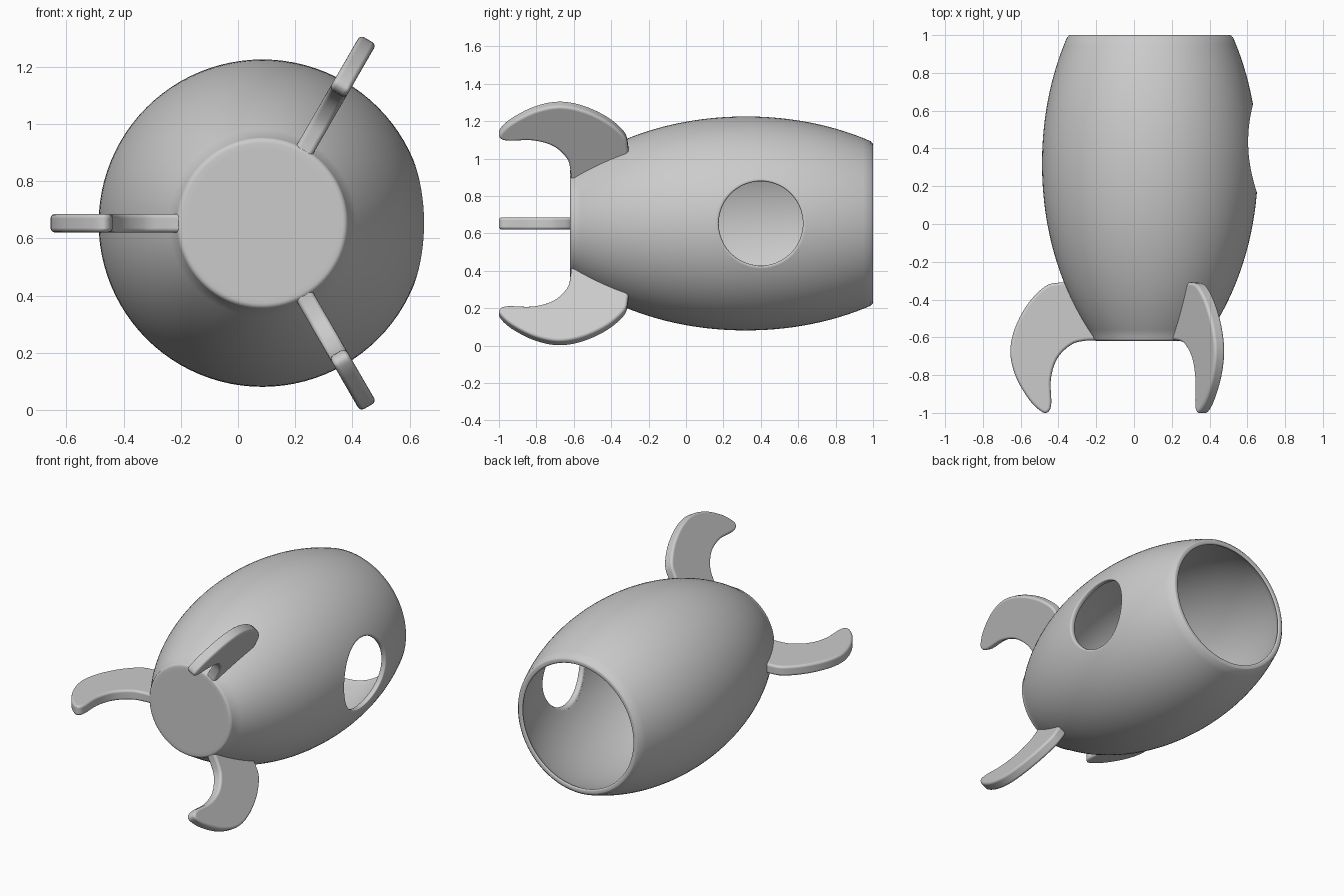
import bpy, bmesh
from math import sin, cos, pi, sqrt, radians
from mathutils import Vector, Matrix

cube = bpy.data.objects.get("Cube")
if cube:
    bpy.data.objects.remove(cube, do_unlink=True)

CX, CZ = 0.085, 0.653        # hull axis, running along y
BASE, MOUTH = -0.62, 1.0     # closed end and open end
WALL = 0.035
WIN_Y, WIN_R, LIP = 0.40, 0.24, 0.015

grey = bpy.data.materials.new("plain grey")
grey.use_nodes = True
grey.diffuse_color = (0.6, 0.6, 0.6, 1)
grey.node_tree.nodes["Principled BSDF"].inputs["Base Color"].default_value = (0.6, 0.6, 0.6, 1)


def hull_radius(y):
    d = y - 0.32
    return 0.572 - 0.27 * d**2 - 0.06 * d**4


def make_object(name, bm):
    bmesh.ops.recalc_face_normals(bm, faces=bm.faces)
    for f in bm.faces:
        f.smooth = True
    mesh = bpy.data.meshes.new(name)
    bm.to_mesh(mesh)
    bm.free()
    mesh.materials.append(grey)
    obj = bpy.data.objects.new(name, mesh)
    bpy.context.collection.objects.link(obj)
    return obj


def activate(obj):
    bpy.ops.object.select_all(action='DESELECT')
    obj.select_set(True)
    bpy.context.view_layer.objects.active = obj


def smooth_path(pts, steps=5):
    """Catmull-Rom curve through the points."""
    p = [Vector(q) for q in pts]
    p = [2 * p[0] - p[1]] + p + [2 * p[-1] - p[-2]]
    out = []
    for a, b, c, d in zip(p, p[1:], p[2:], p[3:]):
        for i in range(steps):
            t = i / steps
            out.append(0.5 * (2 * b + (c - a) * t + (2 * a - 5 * b + 4 * c - d) * t**2
                              + (3 * b - a - 3 * c + d) * t**3))
    return out + [p[-2]]


# Hull: lathed shell with rounded base edge and rounded mouth
rb, rm = 0.02, 0.012
r0 = hull_radius(BASE + rb)
profile = [(0, BASE), (r0 - 2 * rb, BASE)]
profile += [(r0 - rb + rb * sin(a), BASE + rb - rb * cos(a)) for a in (pi * i / 10 for i in range(5))]
ys = [BASE + rb + (MOUTH - rm - BASE - rb) * i / 40 for i in range(41)]
profile += [(hull_radius(y), y) for y in ys]
rt = hull_radius(MOUTH)
arc = [pi * i / 8 for i in range(1, 5)]
profile += [(rt - rm + rm * cos(a), MOUTH - rm + rm * sin(a)) for a in arc]
profile += [(rt - WALL + rm - rm * cos(a), MOUTH - rm + rm * sin(a)) for a in reversed(arc)]
profile += [(hull_radius(y) - WALL, y) for y in reversed(ys[1:])]
profile += [(0, ys[1])]

bm = bmesh.new()
verts = [bm.verts.new((CX + r, y, CZ)) for r, y in profile]
edges = [bm.edges.new(pair) for pair in zip(verts, verts[1:])]
bmesh.ops.spin(bm, geom=verts + edges, cent=(CX, 0, CZ), axis=(0, 1, 0),
               angle=2 * pi, steps=96, use_merge=True)
bmesh.ops.remove_doubles(bm, verts=bm.verts, dist=1e-5)
hull = make_object("hull", bm)

# Round window cut through one side
bm = bmesh.new()
bmesh.ops.create_cone(bm, cap_ends=True, segments=96, radius1=WIN_R - 0.001, radius2=WIN_R - 0.001,
                      depth=0.6, matrix=Matrix.Translation((CX + 0.6, WIN_Y, CZ))
                      @ Matrix.Rotation(pi / 2, 4, 'Y'))
cutter = make_object("window_cutter", bm)
cutter.hide_render = True
cut = hull.modifiers.new("window", 'BOOLEAN')
cut.operation, cut.solver, cut.object = 'DIFFERENCE', 'EXACT', cutter
activate(hull)
bpy.ops.object.modifier_apply(modifier=cut.name)
bpy.data.objects.remove(cutter, do_unlink=True)
bpy.ops.object.shade_smooth_by_angle(angle=radians(35))

# Window rim: soft lip following the curved wall
bm = bmesh.new()
rings = []
for i in range(96):
    t = 2 * pi * i / 96
    ring = []
    for k in range(11):
        phi = pi * k / 10
        rho = WIN_R - LIP * sqrt(abs(sin(phi)))
        y, z = WIN_Y + rho * cos(t), rho * sin(t)
        outer = sqrt(hull_radius(y)**2 - z * z)
        inner = sqrt((hull_radius(y) - WALL)**2 - z * z)
        x = (outer + inner) / 2 + cos(phi) * (outer - inner) / 2
        ring.append(bm.verts.new((CX + x, y, CZ + z)))
    rings.append(ring)
for a, b in zip(rings, rings[1:] + rings[:1]):
    for k in range(10):
        bm.faces.new((a[k], b[k], b[k + 1], a[k + 1]))
rim = make_object("window_rim", bm)
# the open strip must face the middle of the hole
if rim.data.polygons[5].normal.y * (WIN_Y - rim.data.polygons[5].center.y) < 0:
    rim.data.flip_normals()

# Fins: curved blades, (distance from axis, y)
outline = smooth_path([(0.43, -0.31), (0.48, -0.31), (0.555, -0.33), (0.645, -0.42), (0.715, -0.55),
                       (0.74, -0.68), (0.71, -0.81), (0.64, -0.93), (0.575, -0.993), (0.54, -0.995),
                       (0.523, -0.95), (0.525, -0.82), (0.49, -0.71), (0.415, -0.638),
                       (0.34, -0.618), (0.265, -0.616)])
root = [Vector((hull_radius(y) - 0.022, y)) for y in (-0.56, -0.5, -0.44, -0.38)]
THICK = 0.065
for name, deg in (("right_fin", 180), ("upper_left_fin", 60), ("lower_left_fin", -60)):
    bm = bmesh.new()
    face = bm.faces.new([bm.verts.new((p.x, p.y, -THICK / 2)) for p in outline + root])
    ext = bmesh.ops.extrude_face_region(bm, geom=[face], use_keep_orig=True)
    top = [v for v in ext["geom"] if isinstance(v, bmesh.types.BMVert)]
    bmesh.ops.translate(bm, verts=top, vec=(0, 0, THICK))
    bm.transform(Matrix.Translation((CX, 0, CZ)) @ Matrix.Rotation(radians(-deg), 4, 'Y'))
    fin = make_object(name, bm)
    bev = fin.modifiers.new("soft edges", 'BEVEL')
    bev.width, bev.segments, bev.limit_method = 0.016, 4, 'ANGLE'
    bev.angle_limit = radians(60)
    bev.use_clamp_overlap = False
    bev.harden_normals = True
